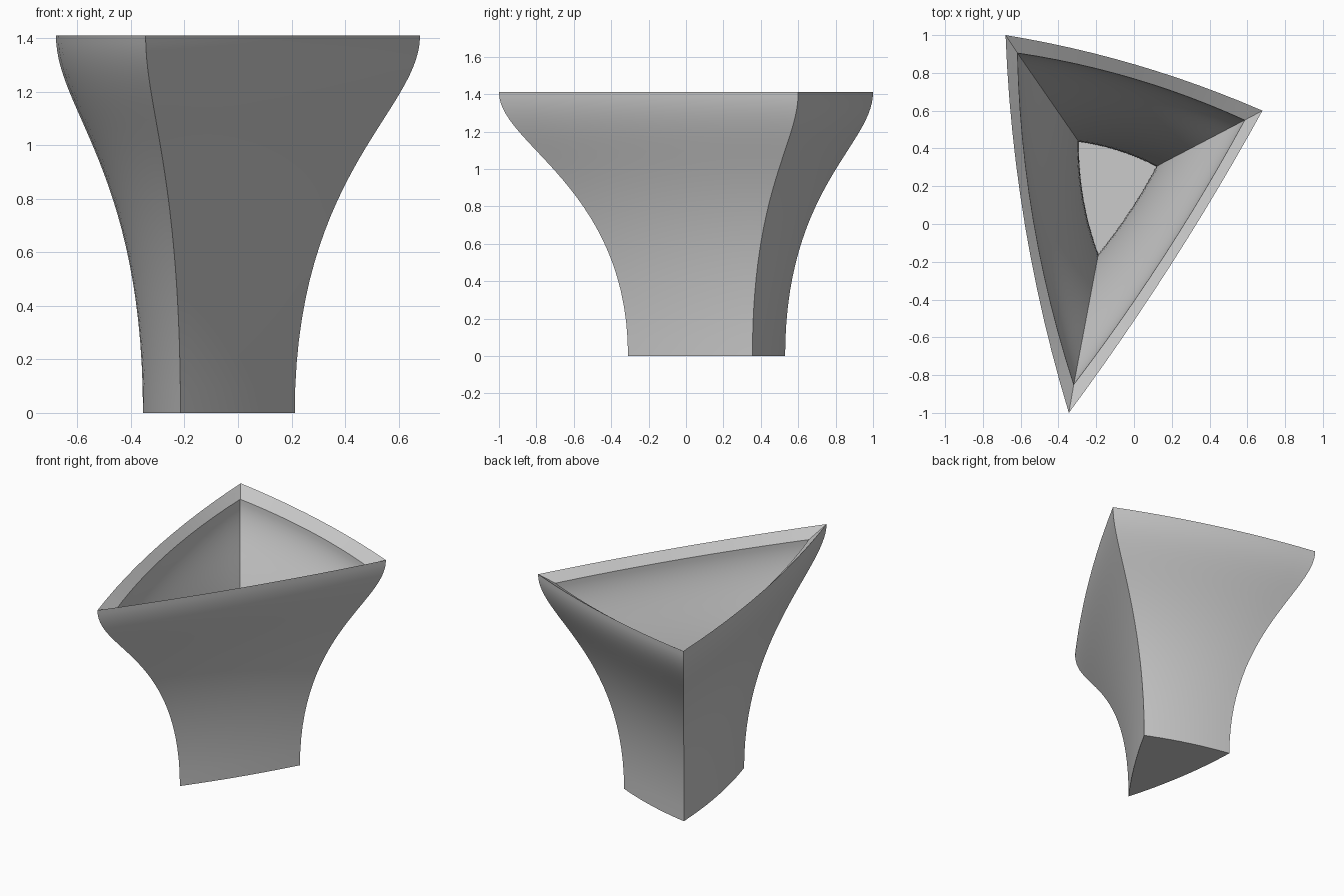
import bpy
import bmesh
from mathutils import Vector

old = bpy.data.objects.get("Cube")
if old:
    bpy.data.objects.remove(old)

HEIGHT = 1.41
ROWS, STEPS = 28, 12
BULGES = (0.065, 0.032, 0.044)   # outward bow of each side at the rim

# Corners run counter-clockwise: back right, front, back left
TOP = [Vector(p) for p in ((-0.68, 1.0), (-0.345, -1.0), (0.68, 0.6))]
BASE = [Vector(p) for p in ((-0.355, 0.53), (-0.215, -0.31), (0.212, 0.355))]
WALL = [Vector(p) for p in ((0.063, -0.095), (0.026, 0.15), (-0.094, -0.05))]


def flare(s):
    """Height fraction and spread of the S-shaped wall profile."""
    z = 3 * s * (1 - s) ** 2 * 0.9 + 3 * s * s * (1 - s) * 1.13 + s ** 3 * HEIGHT
    return z / HEIGHT, s * s * (3 - 2 * s)


def ring(bm, s, z_low, z_high, inset):
    """One bowed triangular cross-section."""
    h, f = flare(s)
    z = z_low + (z_high - z_low) * h
    pts = [b.lerp(t, f) + w * inset for b, t, w in zip(BASE, TOP, WALL)]
    verts = []
    for i in range(3):
        a, b = pts[i], pts[(i + 1) % 3]
        d = (b - a).normalized()
        bow = BULGES[i] * (0.42 + 0.58 * f)
        for k in range(STEPS):
            u = k / STEPS
            p = a.lerp(b, u) + Vector((d.y, -d.x)) * bow * 4 * u * (1 - u)
            verts.append(bm.verts.new((p.x, p.y, z)))
    return verts


# Outer wall upward, sloped lip, then inner wall down to the floor
bm = bmesh.new()
rings = [ring(bm, j / ROWS, 0, HEIGHT, 0) for j in range(ROWS + 1)]
rings += [ring(bm, j / ROWS, 0.06, HEIGHT - 0.054, 1) for j in range(ROWS, -1, -1)]
for lower, upper in zip(rings, rings[1:]):
    n = len(lower)
    for k in range(n):
        m = (k + 1) % n
        bm.faces.new((lower[k], lower[m], upper[m], upper[k]))
bm.faces.new(rings[0][::-1])
bm.faces.new(rings[-1])
bmesh.ops.recalc_face_normals(bm, faces=bm.faces)

mesh = bpy.data.meshes.new("flared_vase")
bm.to_mesh(mesh)
bm.free()
vase = bpy.data.objects.new("flared_vase", mesh)
bpy.context.collection.objects.link(vase)

# Plain grey finish
grey = bpy.data.materials.new("light_grey")
grey.use_nodes = True
colour = (0.6, 0.6, 0.6, 1)
grey.diffuse_color = colour
grey.node_tree.nodes["Principled BSDF"].inputs["Base Color"].default_value = colour
mesh.materials.append(grey)

bpy.ops.object.select_all(action="DESELECT")
vase.select_set(True)
bpy.context.view_layer.objects.active = vase
bpy.ops.object.shade_smooth_by_angle(angle=0.52)
